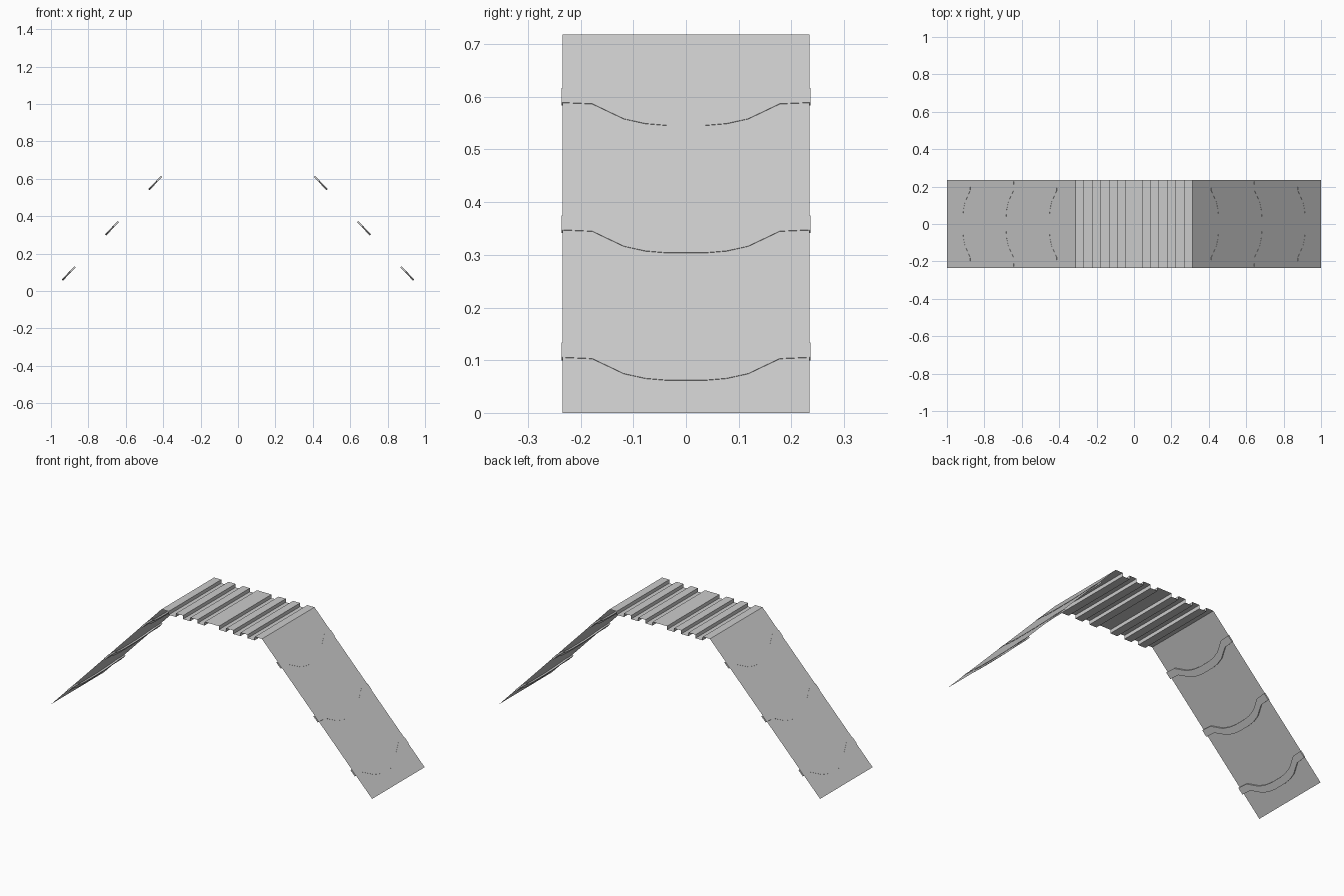
import bpy
from mathutils import Vector

if "Cube" in bpy.data.objects:
    bpy.data.objects.remove(bpy.data.objects["Cube"])

HALF_W = 0.234      # half width in y
TOP_Z = 0.718       # height of the deck
TOP_X = 0.313       # half length of the deck
GROOVE = 0.02       # depth of deck grooves


def make_object(name, verts, faces):
    mesh = bpy.data.meshes.new(name)
    mesh.from_pydata([tuple(v) for v in verts], [], faces)
    mesh.update()
    obj = bpy.data.objects.new(name, mesh)
    bpy.context.collection.objects.link(obj)
    return obj


def sheet(name, profile):
    """Extrude an open x-z profile across the width."""
    verts = [(x, s * HALF_W, z) for x, z in profile for s in (-1, 1)]
    faces = [(2*i, 2*i + 2, 2*i + 3, 2*i + 1) for i in range(len(profile) - 1)]
    return make_object(name, verts, faces)


# grooved deck: alternating high and low slats, wide slat in the middle
step = TOP_X / 7
half = []
for k in range(1, 7):
    a, b = TOP_Z, TOP_Z - GROOVE
    if k % 2 == 0:
        a, b = b, a
    half += [(k * step, a), (k * step, b)]
half.append((TOP_X, TOP_Z))
sheet("grooved_deck", [(-x, z) for x, z in reversed(half)] + half)

# side slopes
for side, label in ((-1, "left"), (1, "right")):
    ends = [(side * TOP_X, TOP_Z), (side * 1.0, 0.0)]
    sheet(label + "_slope", ends if side > 0 else ends[::-1])

# curved straps lying under the slopes: (y, z rise) of the lower edge
half_curve = [(0.035, 0.0), (0.077, 0.0035), (0.118, 0.0125),
              (0.178, 0.041), (0.2365, 0.0435)]
curve = [(-y, z) for y, z in reversed(half_curve)] + half_curve
BAND = 0.0275


def strap(name, side, base):
    run = 1.0 - TOP_X
    normal = Vector((side * TOP_Z, 0, run)).normalized()
    verts = []
    for y, rise in curve:
        for extra, off in ((0, 0.001), (BAND, 0.001),
                           (BAND, -0.008), (0, -0.008)):
            z = base + rise + extra
            p = Vector((side * (1 - z * run / TOP_Z), y, z))
            verts.append(p + normal * off)
    n = len(curve)
    faces = [(0, 1, 2, 3), tuple(4 * n - 1 - k for k in range(4))]
    for i in range(n - 1):
        for k in range(4):
            m = (k + 1) % 4
            faces.append((4*i + k, 4*i + 4 + k, 4*i + 4 + m, 4*i + m))
    if side < 0:
        faces = [f[::-1] for f in faces]
    make_object(name, verts, faces)


for side, label in ((-1, "left"), (1, "right")):
    for i in range(3):
        strap(f"{label}_strap_{i + 1}", side, 0.0615 + 0.2418 * i)
